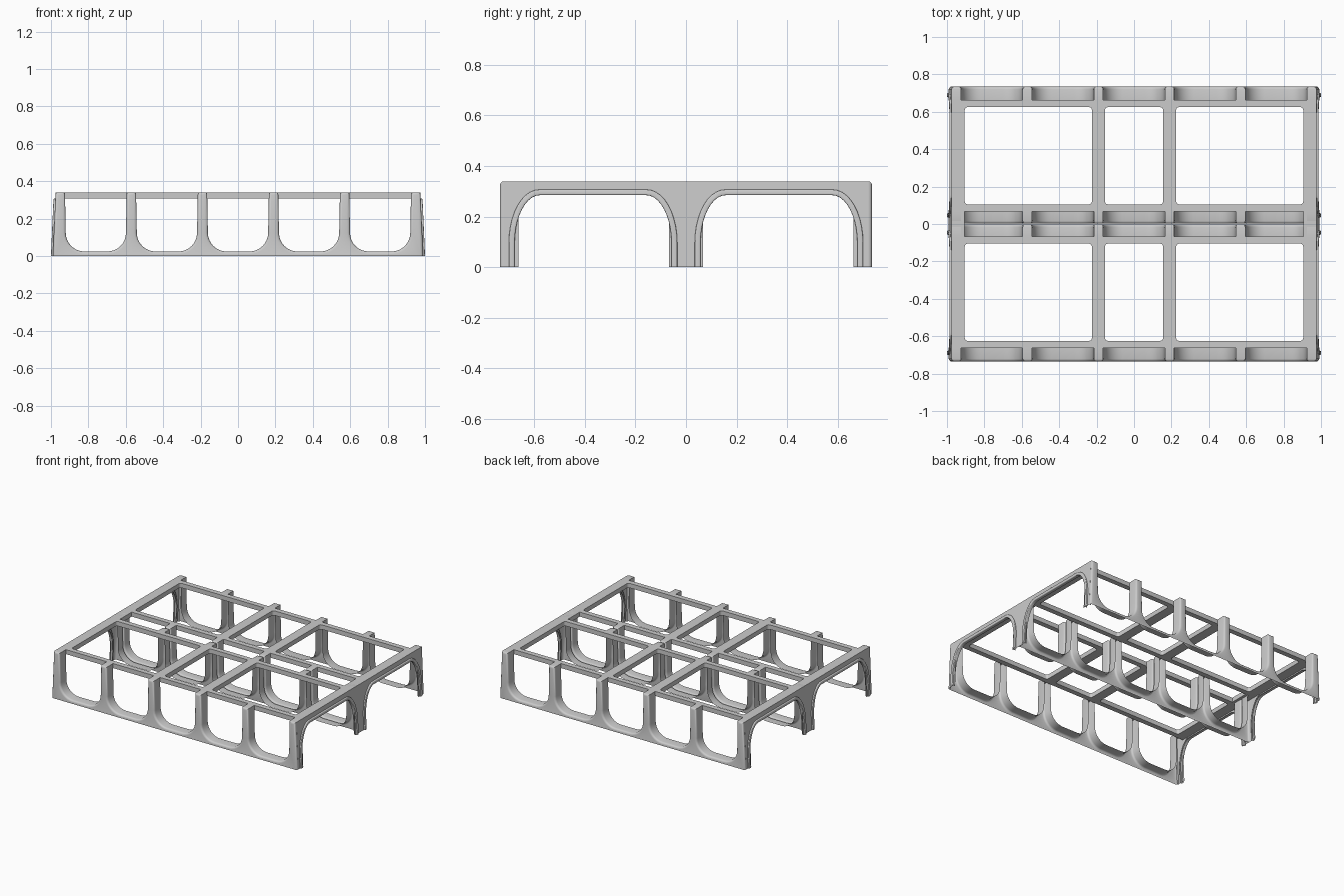
import bpy, bmesh, math

if "Cube" in bpy.data.objects:
    bpy.data.objects.remove(bpy.data.objects["Cube"])

TOP = 0.34      # overall height
DRAFT = 0.044   # ends lean inwards towards the top


def finish(bm, name):
    me = bpy.data.meshes.new(name)
    bm.to_mesh(me)
    bm.free()
    ob = bpy.data.objects.new(name, me)
    bpy.context.collection.objects.link(ob)
    bpy.ops.object.select_all(action='DESELECT')
    ob.select_set(True)
    bpy.context.view_layer.objects.active = ob
    bpy.ops.object.shade_smooth_by_angle(angle=math.radians(35))
    return ob


def shell(name, pts, front, back, bevel):
    """Outline swept from front to back, open at the back and underneath."""
    bm = bmesh.new()
    f = [bm.verts.new(front(u, v)) for u, v in pts]
    b = [bm.verts.new(back(u, v)) for u, v in pts]
    n = len(pts)
    bm.faces.new(f)
    rear = bm.faces.new(b[::-1])
    for i in range(n):
        j = (i + 1) % n
        bm.faces.new((f[j], f[i], b[i], b[j]))
    bmesh.ops.recalc_face_normals(bm, faces=bm.faces[:])
    bmesh.ops.delete(bm, geom=[rear], context='FACES_ONLY')
    if bevel:
        rim = []
        for i in range(n):
            j = (i + 1) % n
            if max(pts[i][1], pts[j][1]) > 1e-5:
                rim.append(bm.edges.get((f[i], f[j])))
        bmesh.ops.bevel(bm, geom=rim, offset=bevel, offset_type='OFFSET',
                        segments=3, profile=0.5, affect='EDGES')
    under = [fc for fc in bm.faces if all(v.co.z < 1e-5 for v in fc.verts)]
    bmesh.ops.delete(bm, geom=under, context='FACES')
    return finish(bm, name)


def arch(c, half, top, ry, rz, n=10):
    """Leg-to-leg arch, left foot to right foot."""
    pts = [(c - half, 0)]
    for s in (-1, 1):
        for i in range(n + 1):
            a = math.pi / 2 * (i / n if s < 0 else 1 - i / n)
            pts.append((c + s * (half - ry + ry * math.cos(a)),
                        top - rz + rz * math.sin(a)))
    return pts + [(c + half, 0)]


# Comb-shaped long wall outline: five U-shaped openings between posts
comb = [(-0.99, 0), (0.99, 0), (0.975, TOP)]
for k in (2, 1, 0, -1, -2):
    cx, half, r, floor = 0.38 * k, 0.165, 0.1, 0.024
    comb.append((cx + half, TOP))
    for s in (1, -1):
        for i in range(9):
            a = math.pi / 2 * (i / 8 if s > 0 else 1 - i / 8)
            comb.append((cx + s * (half - 0.004 - r + r * math.cos(a)),
                         floor + r - r * math.sin(a)))
    comb.append((cx - half, TOP))
comb.append((-0.975, TOP))

# Four long walls: outer pair and the back-to-back middle pair
for name, y0, y1 in (("front_wall", -0.735, -0.662), ("back_wall", 0.735, 0.662),
                     ("middle_wall_front", -0.002, -0.068),
                     ("middle_wall_back", 0.002, 0.068)):
    shell(name, comb, lambda u, v: (u, y0, v), lambda u, v: (u, y1, v), 0.014)

# End panels with two arches each, plus a raised lip round each arch
C = 0.3675
panel = ([(-0.721, 0)] + arch(-C, 0.31, 0.285, 0.10, 0.19)
         + arch(C, 0.31, 0.285, 0.10, 0.19)
         + [(0.721, 0), (0.721, TOP), (-0.721, TOP)])
for side, s in (("left", -1), ("right", 1)):
    def at(x):
        return lambda u, v: (s * (x - DRAFT * v), u, v)
    shell(side + "_end_panel", panel, at(0.9905), at(0.975), 0)
    for unit, c in (("front", -C), ("back", C)):
        lip = (arch(c, 0.31, 0.285, 0.10, 0.19)
               + arch(c, 0.333, 0.307, 0.12, 0.21)[::-1])
        shell(f"{side}_{unit}_arch_lip", lip, at(1.0), at(0.985), 0.005)

# Top frame: flat lattice of bars with window openings
xs = [-0.975, -0.905, -0.225, -0.155, 0.155, 0.225, 0.905, 0.975]
ys = [-0.662, -0.625, -0.105, -0.068, 0.068, 0.105, 0.625, 0.662]
bm = bmesh.new()
grid = [[bm.verts.new((x, y, TOP)) for y in ys] for x in xs]
for i in range(7):
    for j in range(7):
        window = i % 2 == 1 and j in (1, 5)
        middle_gap = j == 3 and i not in (0, 6)
        if not (window or middle_gap):
            bm.faces.new((grid[i][j], grid[i + 1][j],
                          grid[i + 1][j + 1], grid[i][j + 1]))
ext = bmesh.ops.extrude_face_region(bm, geom=bm.faces[:], use_keep_orig=True)
for v in [g for g in ext["geom"] if isinstance(g, bmesh.types.BMVert)]:
    v.co.z = 0.307
bmesh.ops.recalc_face_normals(bm, faces=bm.faces[:])
# round the window corners
upright = [e for e in bm.edges
           if abs(e.verts[0].co.z - e.verts[1].co.z) > 0.02
           and 0.11 < abs(e.verts[0].co.y) + 0.006 < 0.64
           and abs(e.verts[0].co.x) < 0.91 and len(e.link_faces) == 2
           and e.calc_face_angle(0) > 0.5
           and abs(e.verts[0].co.y) > 0.1]
bmesh.ops.bevel(bm, geom=upright, offset=0.015, segments=3, profile=0.5,
                affect='EDGES')
finish(bm, "top_frame")
